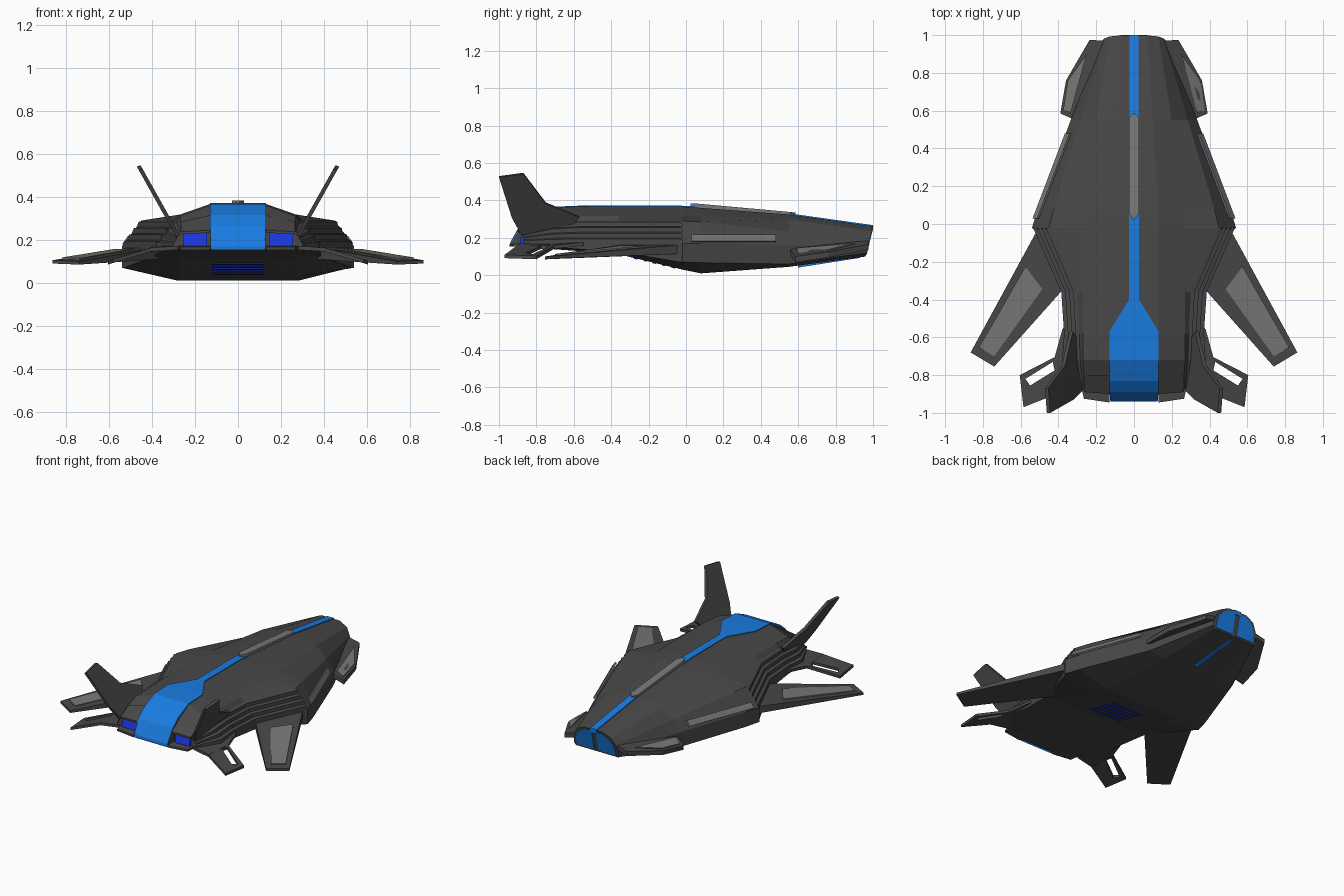
import bpy, bmesh
from mathutils import Vector


def material(name, r, g, b):
    m = bpy.data.materials.new(name)
    m.diffuse_color = (r, g, b, 1)
    return m


DARK = material("dark_grey", 0.065, 0.065, 0.065)
PANEL = material("panel_grey", 0.19, 0.19, 0.19)
BLUE = material("bright_blue", 0.01, 0.2, 0.75)
NAVY = material("deep_blue", 0.01, 0.04, 0.75)


def make(name, verts, faces, mat):
    bm = bmesh.new()
    vs = [bm.verts.new(v) for v in verts]
    for f in faces:
        bm.faces.new([vs[i] for i in f])
    bmesh.ops.recalc_face_normals(bm, faces=bm.faces)
    me = bpy.data.meshes.new(name)
    bm.to_mesh(me)
    bm.free()
    me.materials.append(mat)
    ob = bpy.data.objects.new(name, me)
    bpy.context.collection.objects.link(ob)
    return ob


def loft(name, rings, mat):
    n = len(rings[0])
    verts = [p for r in rings for p in r]
    faces = [(k * n + i, k * n + (i + 1) % n, (k + 1) * n + (i + 1) % n, (k + 1) * n + i)
             for k in range(len(rings) - 1) for i in range(n)]
    faces += [tuple(range(n)), tuple(range(len(verts) - n, len(verts)))]
    return make(name, verts, faces, mat)


def pair(name, build):
    # builds a right part and its mirrored left twin
    for side, s in (("right", 1), ("left", -1)):
        build(f"{name}_{side}", lambda p, s=s: Vector((p[0] * s, p[1], p[2])))


def plates(name, pts, off, mat):
    # flat polygon thickened along an offset, one on each side
    pair(name, lambda nm, f: loft(nm, [[f(p) for p in pts],
                                       [f(Vector(p) + Vector(off)) for p in pts]], mat))


def strip(name, stations, depth, mat):
    # raised strip along the centreline: stations are (y, half width, z)
    loft(name, [[(-w, y, z), (w, y, z), (w, y, z - depth), (-w, y, z - depth)]
                for y, w, z in stations], mat)


def section(y, pts, stepped, shear=0.0):
    # half outline: crown, shoulder, side top, side upper, side lower, belly edge
    a, b, c, d, e, f = pts
    half = [a, b]
    n = 4
    for i in range(n):
        x0, x1 = (c[0] + (d[0] - c[0]) * t / n for t in (i, i + 1))
        z0, z1 = (c[1] + (d[1] - c[1]) * t / n for t in (i, i + 1))
        zm, xm = (z0 + z1) / 2, (x0 + x1) / 2
        half += [(x0, z0), (x1, z0 - 0.006) if stepped else (xm, zm)]
    half += [d, e, f]
    ring = half + [(-x, z) for x, z in reversed(half)]
    return [(x, y + shear * (z - 0.10), z) for x, z in ring]


# main hull, tail to nose, with stepped flanks ahead of the shoulders
hull = [
    (0.96, [(.07, .262), (.13, .235), (.157, .19), (.168, .15), (.17, .12), (.16, .10)], 0, .24),
    (0.55, [(.10, .325), (.20, .30), (.285, .235), (.335, .16), (.335, .06), (.22, .045)], 0, 0),
    (0.08, [(.13, .36), (.26, .318), (.425, .285), (.51, .17), (.51, .067), (.28, .01)], 0, 0),
    (-.02, [(.13, .367), (.27, .318), (.45, .29), (.54, .17), (.54, .07), (.28, .03)], 0, 0),
    (-.03, [(.13, .367), (.27, .318), (.44, .29), (.53, .17), (.53, .07), (.28, .033)], 1, 0),
    (-.36, [(.13, .367), (.27, .318), (.30, .29), (.385, .17), (.385, .125), (.27, .112)], 1, 0),
    (-.58, [(.13, .367), (.27, .318), (.29, .29), (.37, .17), (.37, .14), (.26, .13)], 1, 0),
    (-.72, [(.13, .36), (.27, .31), (.285, .28), (.38, .17), (.38, .15), (.25, .14)], 1, 0),
    (-.87, [(.13, .26), (.26, .25), (.27, .235), (.30, .175), (.30, .16), (.22, .153)], 1, 0),
]
loft("hull", [section(*h) for h in hull], DARK)

# spine stripe and canopy
strip("spine_stripe", [(1.0, .025, .268), (.55, .025, .331), (.08, .027, .366),
                       (-.03, .027, .372), (-.40, .027, .372), (-.57, .13, .372),
                       (-.72, .13, .366)], .03, BLUE)
strip("canopy", [(-.72, .13, .366), (-.83, .13, .315), (-.89, .13, .265),
                 (-.94, .125, .175), (-.941, .125, .165)], .012, BLUE)
loft("canopy_core", [[(x, -.72, .36), (x, -.83, .308), (x, -.885, .26), (x, -.935, .172),
                      (x, -.935, .16), (x, -.72, .145)] for x in (-.128, .128)], DARK)
strip("spine_cover", [(.585, .006, .335), (.56, .027, .338), (.06, .027, .383),
                      (.025, .006, .383)], .03, PANEL)

# headlights with their lower lip and hood
plates("headlight", [(.145, -.875, .24), (.255, -.875, .235), (.255, -.89, .172),
                     (.145, -.89, .172)], (0, .03, 0), NAVY)
plates("headlight_lip", [(.13, -.86, .172), (.28, -.86, .172), (.265, -.925, .168),
                         (.13, -.945, .168)], (0, 0, -.014), DARK)
plates("headlight_hood", [(.13, -.80, .315), (.265, -.80, .285), (.265, -.89, .238),
                          (.13, -.90, .245)], (0, 0, -.012), DARK)

# main wings and their panels
pair("wing", lambda nm, f: loft(nm, [
    [f(p) for p in [(.50, -.01, .165), (.50, -.01, .115), (.37, -.34, .11), (.37, -.34, .165)]],
    [f(p) for p in [(.865, -.68, .105), (.865, -.68, .09), (.74, -.755, .085), (.74, -.755, .10)]],
], DARK))
plates("wing_panel", [(.575, -.225, .150), (.485, -.345, .151), (.74, -.70, .106),
                      (.82, -.655, .110)], (0, 0, .008), PANEL)

# slotted front winglets: outer loop bridged to slot loop, top and bottom
OUTER = [(.42, -.705), (.605, -.80), (.585, -.97), (.41, -.90)]
SLOT = [(.43, -.73), (.575, -.82), (.55, -.855), (.42, -.775)]


def winglet(nm, f):
    verts = [f((x, y, .165 - (x - .4) * .3 - dz)) for dz in (0, .018)
             for loop in (OUTER, SLOT) for x, y in loop]
    faces = []
    for i in range(4):
        j = (i + 1) % 4
        faces += [(i, j, 4 + j, 4 + i), (8 + i, 8 + j, 12 + j, 12 + i),
                  (i, j, 8 + j, 8 + i), (4 + i, 4 + j, 12 + j, 12 + i)]
    make(nm, verts, faces, DARK)


pair("winglet", winglet)
plates("winglet_root", [(.34, -.50, .18), (.38, -.56, .175), (.42, -.705, .16),
                        (.41, -.90, .163), (.28, -.88, .172)], (0, 0, -.018), DARK)

# canted fins
FIN = [(-.88, .22), (-.93, .31), (-1.0, .53), (-.87, .548), (-.75, .39), (-.57, .315), (-.60, .28)]
plates("canted_fin", [(.27 + (z - .22) * .56, y, z) for y, z in FIN], (.018, 0, -.006), DARK)

# flank panels
plates("flank_panel", [(.527, .03, .178), (.503, .03, .212), (.332, .48, .212),
                       (.356, .48, .178)], (.010, 0, .006), PANEL)

# tail strakes and panels
plates("tail_strake", [(.16, .97, .185), (.235, .975, .165), (.36, .76, .125), (.39, .585, .10),
                       (.31, .55, .15)], (0, 0, -.03), DARK)
plates("strake_panel", [(.25, .90, .166), (.35, .76, .132), (.375, .60, .11),
                        (.335, .59, .14)], (0, 0, .006), PANEL)

# exhaust half discs on the slanted tail face
DISC = [(.016, .11), (.145, .11), (.148, .15), (.138, .19), (.11, .225), (.065, .25), (.016, .253)]
plates("exhaust", [(x, .964 + .24 * (z - .10), z) for x, z in DISC], (0, -.02, 0), BLUE)

# belly stripe and intake slats
strip("belly_stripe", [(.93, .012, .105), (.60, .012, .053)], .012, BLUE)
for i in range(5):
    y = -.06 - i * .05
    z = .033 + (-.03 - y) * .239
    strip(f"intake_slat_{i}", [(y, .12, z + .01), (y - .018, .12, z + .014)], .014, NAVY)
